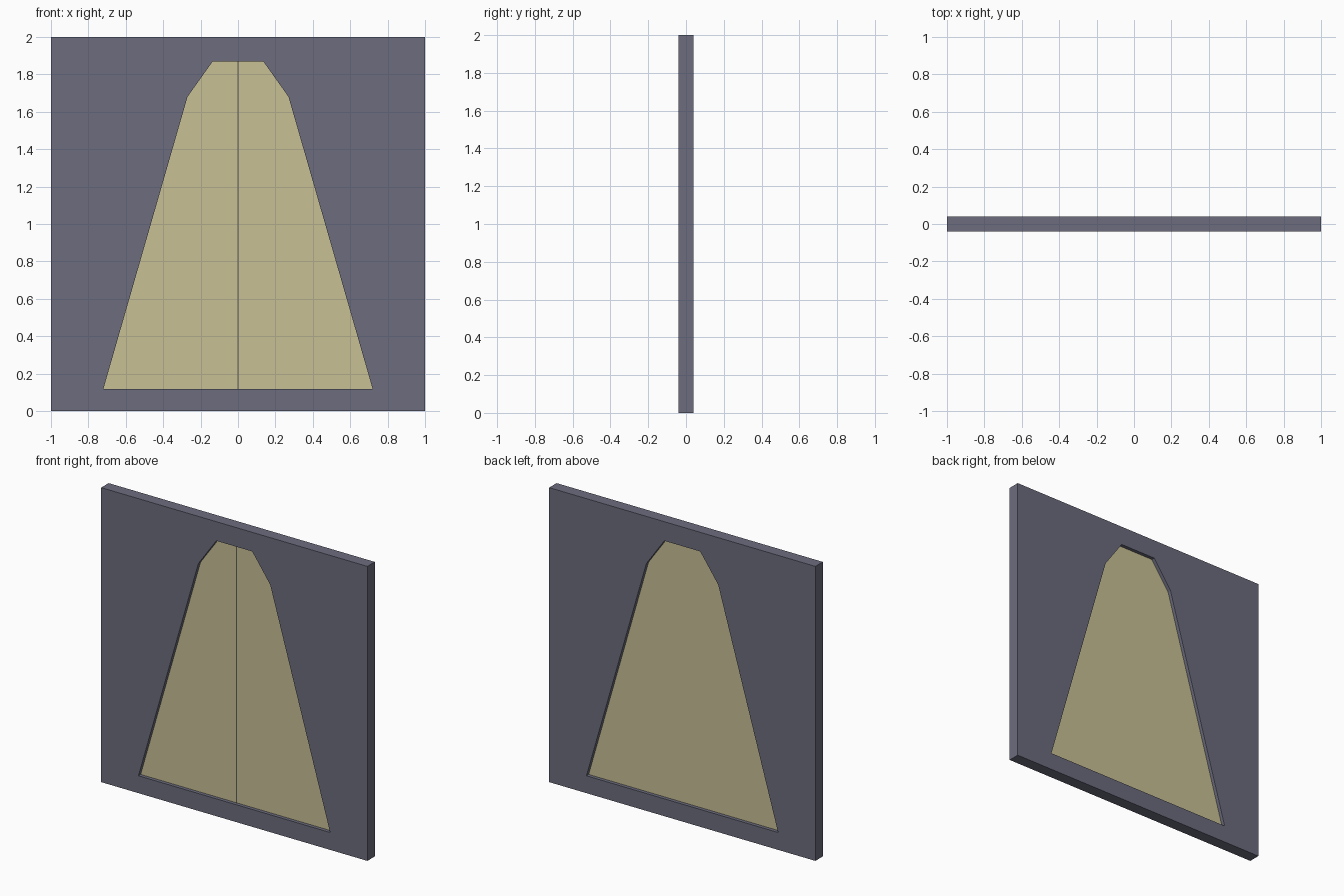
import bpy, bmesh

if "Cube" in bpy.data.objects:
    bpy.data.objects.remove(bpy.data.objects["Cube"])

def material(name, rgb):
    m = bpy.data.materials.new(name)
    m.diffuse_color = (*rgb, 1)
    m.use_nodes = True
    m.node_tree.nodes["Principled BSDF"].inputs["Base Color"].default_value = m.diffuse_color
    return m

def prism(name, profile, y0, y1, mat=None):
    """Extrude an x-z outline from y0 to y1."""
    bm = bmesh.new()
    face = bm.faces.new([bm.verts.new((x, y0, z)) for x, z in profile])
    ext = bmesh.ops.extrude_face_region(bm, geom=[face])
    verts = [v for v in ext["geom"] if isinstance(v, bmesh.types.BMVert)]
    bmesh.ops.translate(bm, verts=verts, vec=(0, y1 - y0, 0))
    bmesh.ops.recalc_face_normals(bm, faces=bm.faces)
    me = bpy.data.meshes.new(name)
    bm.to_mesh(me)
    bm.free()
    ob = bpy.data.objects.new(name, me)
    bpy.context.collection.objects.link(ob)
    if mat:
        me.materials.append(mat)
    return ob

def rect(x, z0, z1):
    return [(-x, z0), (x, z0), (x, z1), (-x, z1)]

wall_mat = material("wall_grey", (0.15, 0.15, 0.21))
door_mat = material("door_tan", (0.58, 0.53, 0.30))
seam_mat = material("seam_dark", (0.10, 0.10, 0.09))

# Tapered opening outline, mirrored about x = 0
half = [(0.72, 0.118), (0.27, 1.68), (0.135, 1.87)]
outline = half + [(-x, z) for x, z in reversed(half)]

# Wall slab with the opening cut through
wall = prism("wall", rect(1, 0, 2), -0.04, 0.04, wall_mat)
cutter = prism("opening_cutter", outline, -0.1, 0.1, wall_mat)
cutter.hide_render = True
cutter.hide_set(True)
cut = wall.modifiers.new("opening", "BOOLEAN")
cut.operation = "DIFFERENCE"
cut.solver = "EXACT"
cut.object = cutter

# Door recessed from both faces
prism("door", outline, -0.016, 0.016, door_mat)

# Thin centre seam on the front
prism("door_seam", rect(0.004, 0.118, 1.87), -0.018, -0.014, seam_mat)
